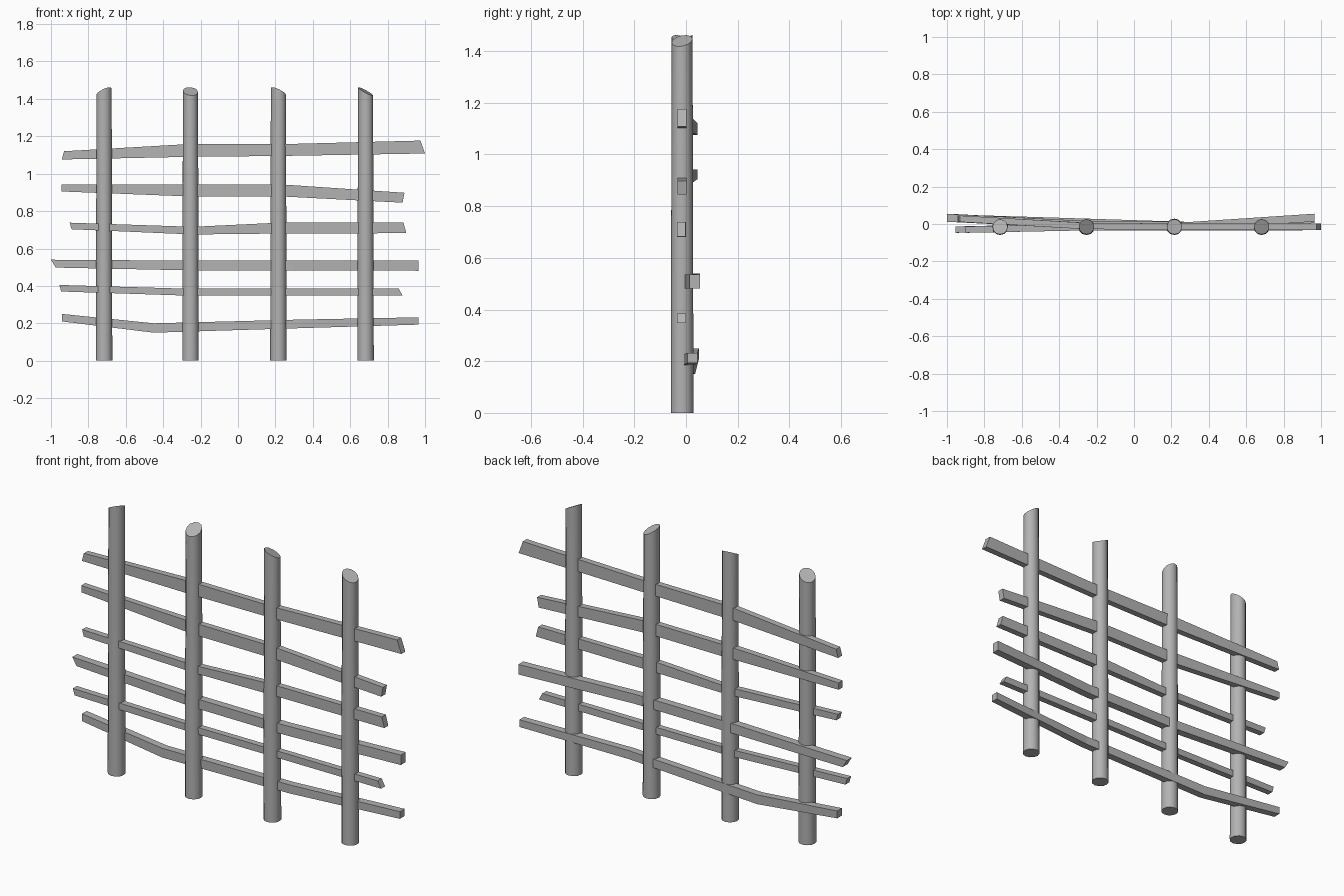
import bpy, bmesh, math
from mathutils import Vector

if "Cube" in bpy.data.objects:
    bpy.data.objects.remove(bpy.data.objects["Cube"], do_unlink=True)

wood = bpy.data.materials.new("grey_wood")
wood.use_nodes = True
GREY = (0.45, 0.45, 0.45, 1)
wood.diffuse_color = GREY
wood.node_tree.nodes["Principled BSDF"].inputs["Base Color"].default_value = GREY


def finish(name, bm):
    bmesh.ops.recalc_face_normals(bm, faces=bm.faces)
    mesh = bpy.data.meshes.new(name)
    bm.to_mesh(mesh)
    bm.free()
    mesh.materials.append(wood)
    obj = bpy.data.objects.new(name, mesh)
    bpy.context.collection.objects.link(obj)
    return obj


def post(name, x, facing):
    """Round post whose top is sawn off at a slant towards `facing`."""
    y, radius, height, sides = -0.015, 0.044, 1.44, 12
    slope = Vector(facing).normalized() * 0.55
    bm = bmesh.new()
    rings = []
    for level, r in ((0, radius), (0.5, radius * 0.96), (1, radius * 0.92)):
        ring = []
        for i in range(sides):
            a = math.tau * i / sides
            dx, dy = r * math.cos(a), r * math.sin(a)
            z = height * level
            if level == 1:
                z -= slope.x * dx + slope.y * dy
            ring.append(bm.verts.new((x + dx, y + dy, z)))
        rings.append(ring)
    for low, high in zip(rings, rings[1:]):
        for i in range(sides):
            j = (i + 1) % sides
            bm.faces.new((low[i], low[j], high[j], high[i]))
    bm.faces.new(rings[0])
    bm.faces.new(rings[-1])
    obj = finish(name, bm)
    bpy.ops.object.select_all(action="DESELECT")
    obj.select_set(True)
    bpy.context.view_layer.objects.active = obj
    bpy.ops.object.shade_smooth_by_angle(angle=math.radians(40))


def rail(name, depth, sections):
    """Bent plank through (x, y, top, bottom, slant of the cut) sections."""
    bm = bmesh.new()
    loops = []
    for x, y, top, bottom, slant in sections:
        corners = ((-1, bottom), (1, bottom), (1, top), (-1, top))
        loops.append([bm.verts.new((x + (slant if z == bottom else 0),
                                    y + s * depth / 2, z)) for s, z in corners])
    for a, b in zip(loops, loops[1:]):
        for i in range(4):
            j = (i + 1) % 4
            bm.faces.new((a[i], a[j], b[j], b[i]))
    bm.faces.new(loops[0])
    bm.faces.new(loops[-1])
    finish(name, bm)


# Upright posts
post("post_far_right", -0.716, (-1, 0.8))
post("post_mid_right", -0.254, (0.15, -1))
post("post_mid_left", 0.216, (1, 0.7))
post("post_far_left", 0.682, (1, -0.35))

# Cross rails, bottom to top
rail("rail_1", 0.04, [(-0.94, 0.03, 0.25, 0.21, 0), (-0.45, 0.015, 0.2, 0.15, 0),
                      (0.33, -0.01, 0.22, 0.174, 0), (0.965, 0.025, 0.232, 0.193, 0)])
rail("rail_2", 0.034, [(-0.955, -0.03, 0.405, 0.37, 0.01), (-0.27, -0.015, 0.385, 0.348, 0),
                       (0.22, -0.015, 0.385, 0.348, 0), (0.86, -0.017, 0.385, 0.348, 0.02)])
rail("rail_3", 0.042, [(-1, 0.033, 0.54, 0.498, 0.025), (-0.25, -0.005, 0.535, 0.483, 0),
                       (0.3, -0.01, 0.535, 0.483, 0), (0.965, 0.034, 0.535, 0.481, 0)])
rail("rail_4", 0.034, [(-0.9, -0.03, 0.738, 0.703, 0.01), (-0.24, -0.017, 0.716, 0.675, 0),
                       (0.22, -0.017, 0.738, 0.68, 0), (0.885, -0.018, 0.738, 0.682, 0.015)])
rail("rail_5", 0.034, [(-0.945, 0.028, 0.942, 0.905, 0), (-0.25, -0.01, 0.942, 0.878, 0),
                       (0.24, -0.015, 0.942, 0.878, 0), (0.89, -0.015, 0.898, 0.845, -0.01)])
rail("rail_6", 0.034, [(-0.93, 0.028, 1.12, 1.076, -0.012), (-0.27, -0.01, 1.158, 1.09, 0),
                       (0.24, -0.015, 1.158, 1.095, 0), (0.975, -0.015, 1.177, 1.108, 0.025)])
